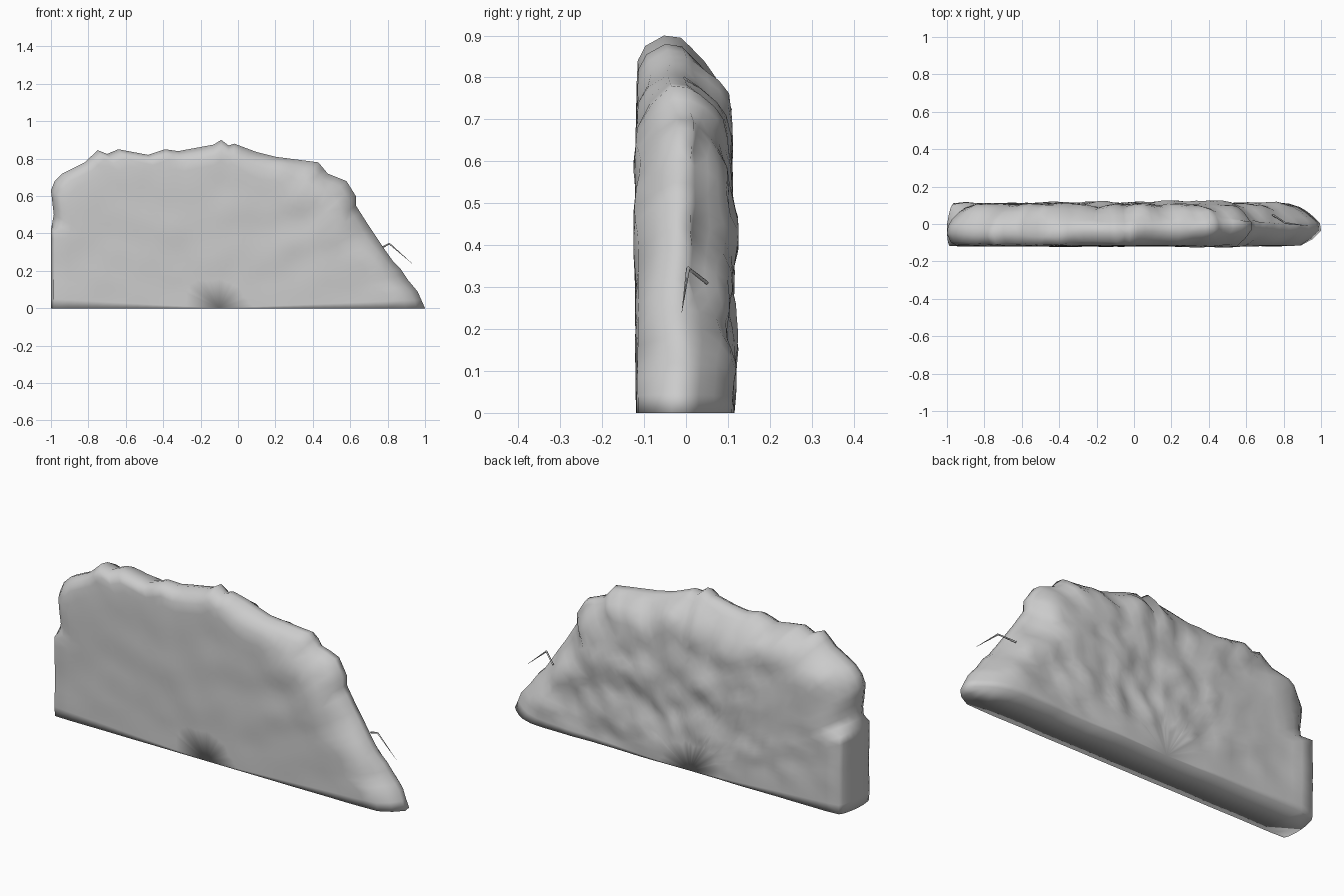
import bpy, bmesh, math
from mathutils import Vector, noise

if "Cube" in bpy.data.objects:
    bpy.data.objects.remove(bpy.data.objects["Cube"])

# Front silhouette of the broken slab, left foot to right foot (x, z)
OUTLINE = [(-1, 0), (-1, .2), (-1, .42), (-.985, .50), (-1, .63), (-.98, .68), (-.94, .72),
           (-.82, .78), (-.75, .845), (-.70, .825), (-.64, .85), (-.48, .82), (-.39, .85),
           (-.32, .84), (-.13, .875), (-.09, .90), (-.05, .87), (-.02, .88), (.10, .835),
           (.20, .81), (.43, .78), (.48, .72), (.58, .68), (.63, .60), (.63, .55),
           (.70, .44), (.78, .32), (.83, .25), (.87, .21), (.91, .15), (.96, .09), (1.0, .0)]
CENTRE = Vector((-.1, 0, 0))

# Rim cross-section from front face to back face (inset, y)
RIM = [(.11, -.117), (.06, -.114), (.025, -.095), (0, -.05), (.006, -.01), (.03, .03),
       (.07, .065), (.11, .09), (.17, .108)]
INNER = [1 - .06 * i for i in range(3, 16)]   # face rings toward the foot centre


def resample(points, step):
    out = []
    for a, b in zip(points, points[1:]):
        a, b = Vector((a[0], 0, a[1])), Vector((b[0], 0, b[1]))
        n = max(1, round((b - a).length / step))
        out += [a.lerp(b, i / n) for i in range(n)]
    return out + [Vector((points[-1][0], 0, points[-1][1]))]


def rough(p, freq, seed):
    return noise.noise(Vector((p.x * freq + seed, seed * .7, p.z * freq)))


def ramp(v, a, b):
    return max(0, min(1, (v - a) / (b - a)))


def slab_point(edge, inset, y):
    ray = edge - CENTRE
    boxy = .2 if edge.x < -.97 and edge.z < .45 else 1.0     # square lower left end
    if y < -.06:                                             # broad chips, front right
        boxy *= 1 + ramp(edge.x, 0, .4) * (.7 + 1.2 * rough(edge, 6, 8))
    elif boxy == 1:
        boxy += .7 * rough(edge, 7, 3)
    depth = min(inset * max(.1, boxy), .95 * ray.length)
    p = CENTRE + ray * (1 - depth / ray.length)
    p.y = y
    calm = ramp(p.z, -.03, .15)                              # straight foot edges
    if y > .02:                                              # rough, leaning back
        right = calm * (.35 + .65 * ramp(p.x, -.8, 0))
        p.y += .024 * right * rough(p, 6, 11) + .014 * right * rough(p, 12, 5)
        p.y -= .008 * ramp(p.z, .1, .8)
    elif y < -.1:                                            # smoother front
        p.y += calm * (.006 + .02 * ramp(p.x, 0, .5) * ramp(p.z, .2, .5)) * rough(p, 6, 21)
    else:                                                    # wandering ridge
        p.y += .035 * rough(edge, 4, 17) + .02 * ramp(p.x, 0, .4)
    p.y = max(-.125, min(.125, p.y))
    return p


# Slab
edges = resample(OUTLINE, .045)


def face_ring(edge, s, y):
    """Ring inside a flat face: continue inward from the end of the rim."""
    start = slab_point(edge, RIM[0][0] if y < 0 else RIM[-1][0], y)
    p = CENTRE + (start - CENTRE) * s
    far = ramp(p.z, -.03, .15)
    if y > 0:
        k = far * (.35 + .65 * ramp(p.x, -.8, 0))
        p.y = y + .024 * k * rough(p, 6, 11) + .014 * k * rough(p, 12, 5)
        p.y -= .008 * ramp(p.z, .1, .8)
    else:
        k = .006 + .02 * ramp(p.x, 0, .5) * ramp(p.z, .2, .5)
        p.y = y + far * k * rough(p, 6, 21)
    p.y = max(-.125, min(.125, p.y))
    return p


bm = bmesh.new()
steps = [s + .1 for s in INNER]
grid = [[bm.verts.new(face_ring(e, s, -.119)) for e in edges] for s in reversed(steps)]
grid += [[bm.verts.new(slab_point(e, i, y)) for e in edges] for i, y in RIM]
grid += [[bm.verts.new(face_ring(e, s, .113)) for e in edges] for s in steps]
for a, b in zip(grid, grid[1:]):
    for i in range(len(edges) - 1):
        bm.faces.new((a[i], a[i + 1], b[i + 1], b[i]))
for ring in (grid[0], grid[-1]):                             # close each face
    hub = bm.verts.new((CENTRE.x, ring[0].co.y, 0))
    for i in range(len(edges) - 1):
        bm.faces.new((hub, ring[i], ring[i + 1]))
    ring.append(hub)
# Flat underside
left = [r[0] for r in grid]
right = [r[len(edges) - 1] for r in grid]
for v in left + right:
    v.co.z = 0
bm.faces.new(left + [grid[-1][-1]] + right[::-1] + [grid[0][-1]])
bmesh.ops.recalc_face_normals(bm, faces=bm.faces)
bmesh.ops.triangulate(bm, faces=bm.faces)
for f in bm.faces:
    f.smooth = True
mesh = bpy.data.meshes.new("rock_slab")
bm.to_mesh(mesh)
bm.free()
bpy.context.collection.objects.link(bpy.data.objects.new("rock_slab", mesh))

# Thin bent splinter sticking out of the right slope
curve = bpy.data.curves.new("splinter", 'CURVE')
curve.dimensions = '3D'
curve.bevel_depth = .005
curve.bevel_resolution = 0
spline = curve.splines.new('POLY')
path = [(.74, .05, .31, 1), (.81, .005, .345, 1), (.93, -.01, .24, .1)]
spline.points.add(len(path) - 1)
for pt, (x, y, z, r) in zip(spline.points, path):
    pt.co = (x, y, z, 1)
    pt.radius = r
bpy.context.collection.objects.link(bpy.data.objects.new("splinter", curve))
